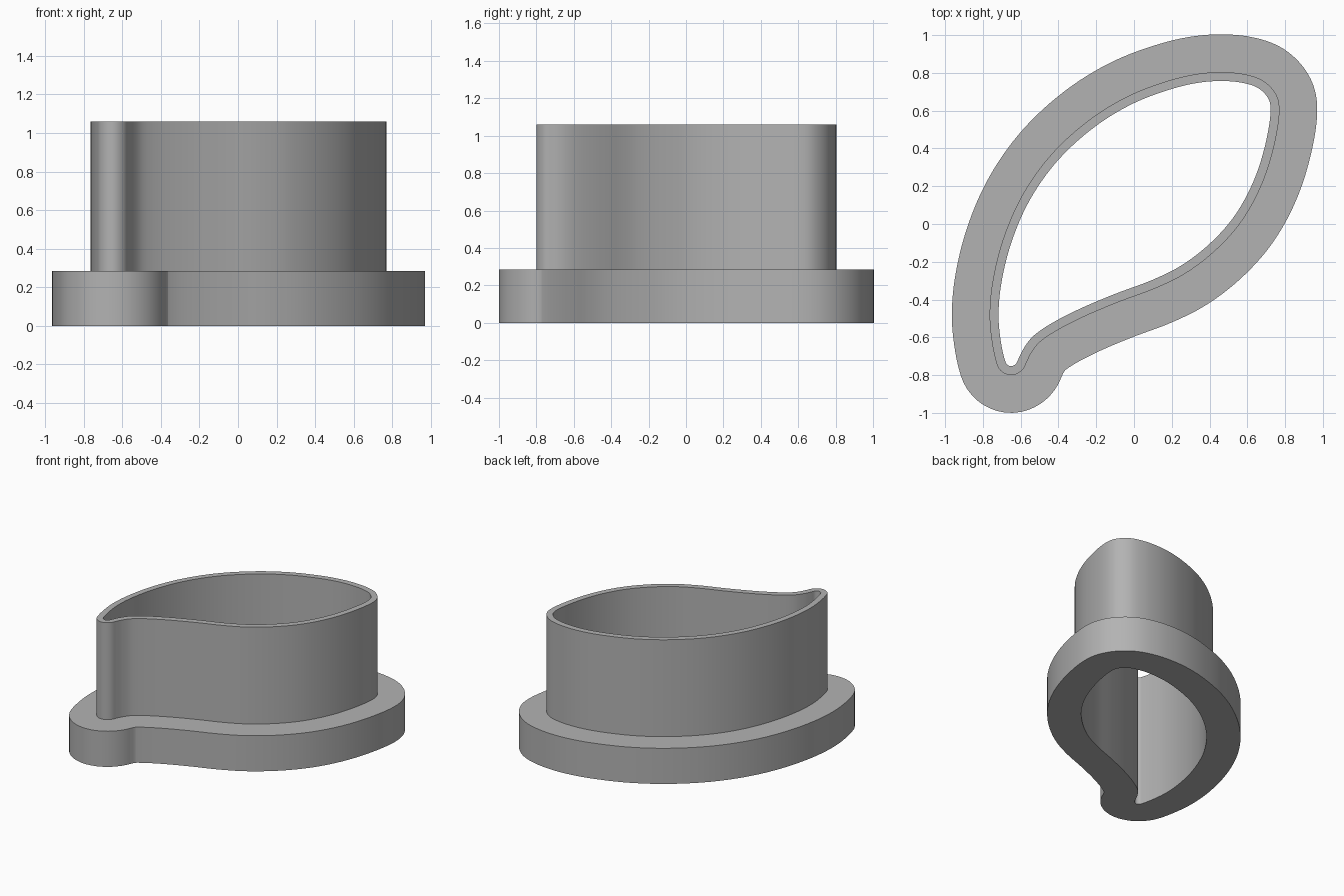
import bpy, bmesh, math
from mathutils import Vector

if "Cube" in bpy.data.objects:
    bpy.data.objects.remove(bpy.data.objects["Cube"])

# Heights and thicknesses
FLANGE_TOP, WALL_TOP = 0.285, 1.06
WALL, FLANGE = 0.047, 0.247

# Inner opening: curved leaf outline, counter-clockwise from the narrow tip
OUTLINE = [Vector(p) for p in (
    (-0.65, -0.753), (-0.625, -0.74), (-0.61, -0.71), (-0.585, -0.66), (-0.54, -0.6),
    (-0.46, -0.54), (-0.3, -0.455), (-0.1, -0.37), (0.1, -0.295), (0.25, -0.22),
    (0.4, -0.105), (0.53, 0.04), (0.63, 0.22), (0.695, 0.42), (0.723, 0.6),
    (0.713, 0.66), (0.66, 0.718), (0.57, 0.748), (0.45, 0.757), (0.33, 0.746),
    (0.2, 0.715), (0, 0.64), (-0.2, 0.52), (-0.4, 0.34), (-0.55, 0.13),
    (-0.65, -0.1), (-0.705, -0.33), (-0.717, -0.5), (-0.702, -0.64),
    (-0.685, -0.715), (-0.674, -0.742))]


def smooth_loop(pts, steps=7):
    """Closed centripetal spline through the points."""
    out, n = [], len(pts)
    for i in range(n):
        p = [pts[(i + k - 1) % n] for k in range(4)]
        d = [math.sqrt((p[k + 1] - p[k]).length) for k in range(3)]
        m1 = d[1] * ((p[1] - p[0]) / d[0] - (p[2] - p[0]) / (d[0] + d[1]) + (p[2] - p[1]) / d[1])
        m2 = d[1] * ((p[2] - p[1]) / d[1] - (p[3] - p[1]) / (d[1] + d[2]) + (p[3] - p[2]) / d[2])
        for s in range(steps):
            t = s / steps
            out.append((2 * t**3 - 3 * t**2 + 1) * p[1] + (t**3 - 2 * t**2 + t) * m1
                       + (3 * t**2 - 2 * t**3) * p[2] + (t**3 - t**2) * m2)
    return out


def offset_loop(loop, dist):
    """Offset outward; points folded over in the hollow collapse to its corner."""
    n, out = len(loop), []
    for i in range(n):
        t = (loop[(i + 1) % n] - loop[i - 1]).normalized()
        out.append(loop[i] + dist * Vector((t.y, -t.x)))
    good = [min((q - p).length for p in loop) > dist * 0.985 for q in out]
    first = good.index(True)
    for j in range(first, first + n):
        i = j % n
        if not good[i]:
            a, b = j, j
            while not good[a % n]:
                a -= 1
            while not good[b % n]:
                b += 1
            corner = (out[a % n] + out[b % n]) / 2
            for k in range(a + 1, b):
                out[k % n] = corner.copy()
                good[k % n] = True
    return out


inner = smooth_loop(OUTLINE)
wall = offset_loop(inner, WALL)
flange = offset_loop(inner, FLANGE)

# Cross-section swept round the outline: flange, wall, rim and bore
section = [(inner, 0), (flange, 0), (flange, FLANGE_TOP),
           (wall, FLANGE_TOP), (wall, WALL_TOP), (inner, WALL_TOP)]
bm = bmesh.new()
rings = [[bm.verts.new((p.x, p.y, z)) for p in loop] for loop, z in section]
n = len(inner)
for r, ring in enumerate(rings):
    up = rings[(r + 1) % len(rings)]
    for i in range(n):
        j = (i + 1) % n
        bm.faces.new((ring[i], ring[j], up[j], up[i]))
bmesh.ops.remove_doubles(bm, verts=bm.verts, dist=0.0005)
bmesh.ops.recalc_face_normals(bm, faces=bm.faces)
mesh = bpy.data.meshes.new("cutter_body")
bm.to_mesh(mesh)
bm.free()
body = bpy.data.objects.new("cutter_body", mesh)
bpy.context.collection.objects.link(body)

# Plain grey plastic
grey = bpy.data.materials.new("plain_grey")
grey.use_nodes = True
grey.diffuse_color = (0.45, 0.45, 0.45, 1)
grey.node_tree.nodes["Principled BSDF"].inputs["Base Color"].default_value = grey.diffuse_color
mesh.materials.append(grey)

bpy.context.view_layer.objects.active = body
body.select_set(True)
bpy.ops.object.shade_smooth_by_angle(angle=math.radians(40))
